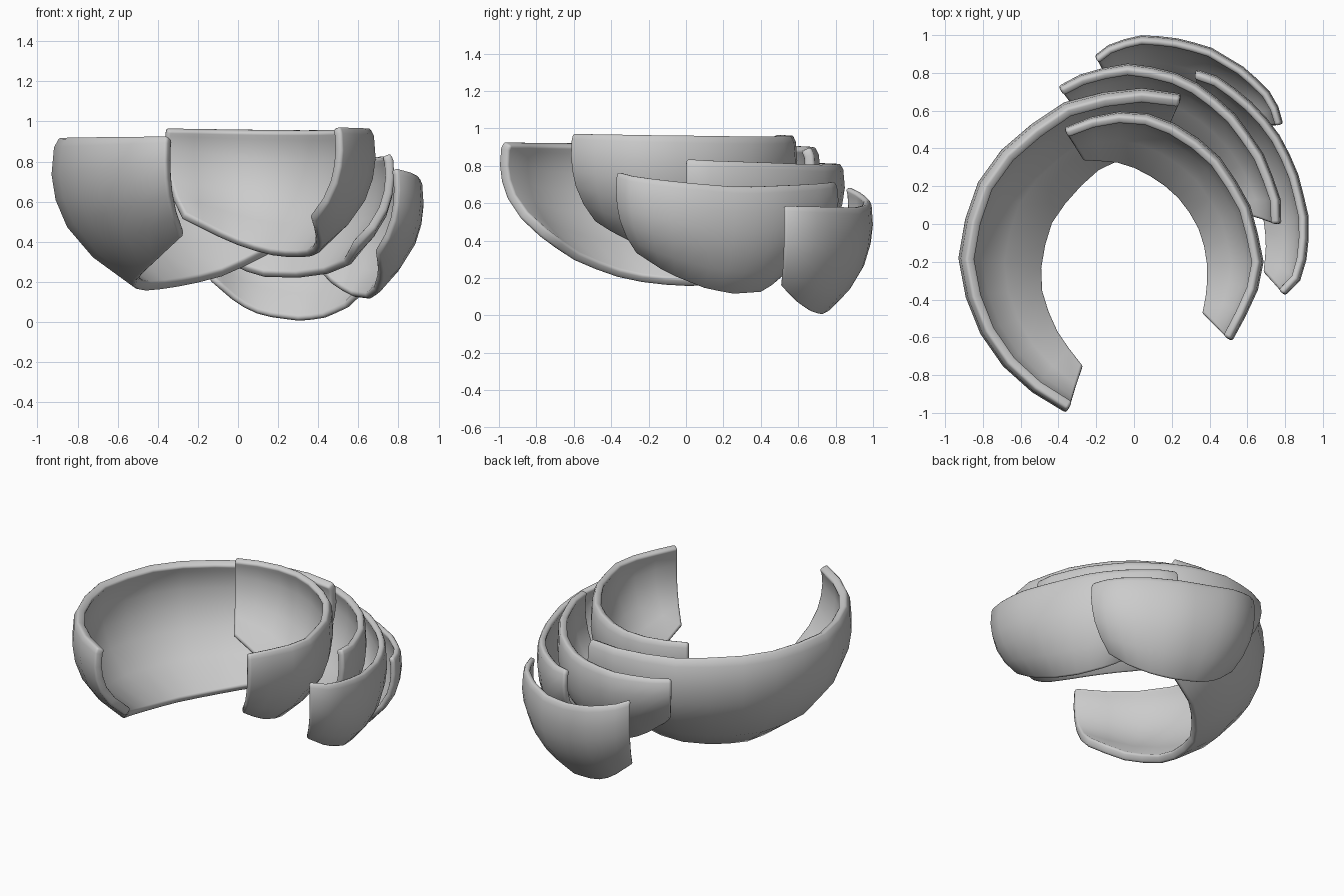
import bpy
from mathutils import Vector

if "Cube" in bpy.data.objects:
    bpy.data.objects.remove(bpy.data.objects["Cube"])

# Shared cross-section: (fraction of drop, fraction of inward pull)
PROFILE = [(0, .1), (.07, .03), (.25, 0), (.42, .05), (.6, .19), (.8, .5), (1, 1)]
COLUMNS = 14


def resample(points, n):
    """Evenly spaced points along a polyline."""
    pts = [Vector(p) for p in points]
    dist = [0.0]
    for a, b in zip(pts, pts[1:]):
        dist.append(dist[-1] + (b - a).length)
    out = []
    for k in range(n):
        d = dist[-1] * k / (n - 1)
        i = 0
        while i < len(pts) - 2 and dist[i + 1] < d:
            i += 1
        out.append(pts[i].lerp(pts[i + 1], (d - dist[i]) / (dist[i + 1] - dist[i])))
    return out


def plate(name, rim, hem, z_rim, thick):
    """Curved shell between a rim outline (x, y) and a lower edge (x, y, z)."""
    n = len(rim) - 1
    z0, z1, z2 = z_rim  # rim height at start, middle, end
    top = []
    for i, (x, y) in enumerate(rim):
        u = i / n
        z = z0 + (z1 - z0) * u * 2 if u < .5 else z1 + (z2 - z1) * (u * 2 - 1)
        top.append((x, y, z))
    top, low = resample(top, COLUMNS), resample(hem, COLUMNS)
    verts, faces = [], []
    for drop, pull in PROFILE:
        for a, b in zip(top, low):
            verts.append((a.x + (b.x - a.x) * pull, a.y + (b.y - a.y) * pull,
                          a.z + (b.z - a.z) * drop))
    for r in range(len(PROFILE) - 1):
        for c in range(COLUMNS - 1):
            k = r * COLUMNS + c
            faces.append((k, k + 1, k + 1 + COLUMNS, k + COLUMNS))
    mesh = bpy.data.meshes.new(name)
    mesh.from_pydata(verts, [], faces)
    ob = bpy.data.objects.new(name, mesh)
    bpy.context.collection.objects.link(ob)
    bpy.ops.object.select_all(action='DESELECT')
    ob.select_set(True)
    bpy.context.view_layer.objects.active = ob
    bpy.ops.object.shade_smooth_by_angle(angle=.7)
    s = ob.modifiers.new("thickness", 'SOLIDIFY')
    s.thickness, s.offset = thick, -1
    b = ob.modifiers.new("soft_rim", 'BEVEL')
    b.width, b.segments, b.limit_method, b.angle_limit = .014, 2, 'ANGLE', .9


# Large plate wrapping the left side
plate("left_plate",
      [(-.36, -1), (-.64, -.83), (-.87, -.5), (-.93, -.18), (-.87, .16), (-.66, .45),
       (-.36, .65), (-.03, .73), (.25, .69)],
      [(-.28, -.78, .42), (-.41, -.62, .3), (-.51, -.41, .21), (-.52, -.2, .165),
       (-.47, 0, .15), (-.36, .16, .16), (-.22, .3, .185), (-.05, .38, .23), (.15, .44, .33)],
      (.93, .92, .9), .055)

# Inner plate wrapping the right side
plate("inner_right_plate",
      [(-.37, .51), (-.22, .57), (-.05, .6), (.12, .58), (.3, .49), (.47, .34), (.61, .12),
       (.69, -.18), (.65, -.38), (.52, -.62)],
      [(-.28, .36, .51), (-.1, .35, .42), (.04, .31, .36), (.18, .22, .325), (.28, .13, .315),
       (.36, 0, .32), (.41, -.16, .345), (.41, -.35, .41), (.38, -.49, .5)],
      (.97, .96, .975), .045)

# Middle plate behind the inner ones
plate("middle_plate",
      [(-.4, .73), (-.25, .81), (-.03, .85), (.18, .82), (.37, .73), (.55, .57), (.7, .35),
       (.78, .12), (.78, 0)],
      [(-.27, .54, .45), (-.12, .58, .33), (0, .58, .26), (.12, .56, .22), (.3, .48, .215),
       (.45, .36, .235), (.56, .2, .28), (.6, .05, .37)],
      (.82, .81, .84), .045)

# Outer plate on the right side
plate("outer_right_plate",
      [(.33, .82), (.45, .78), (.6, .67), (.75, .51), (.86, .3), (.925, .05), (.925, -.15),
       (.88, -.3), (.8, -.38)],
      [(.36, .56, .3), (.48, .48, .17), (.58, .4, .12), (.66, .25, .11), (.7, .1, .14),
       (.72, -.1, .22), (.7, -.27, .33)],
      (.72, .69, .77), .04)

# Lowest plate at the back
plate("back_plate",
      [(-.21, .89), (-.12, .96), (.03, 1), (.2, .99), (.4, .94), (.6, .82), (.75, .67), (.79, .53)],
      [(-.14, .76, .2), (0, .78, .08), (.12, .77, .025), (.3, .73, 0), (.42, .68, .01),
       (.54, .6, .06), (.63, .51, .15)],
      (.69, .58, .59), .035)
